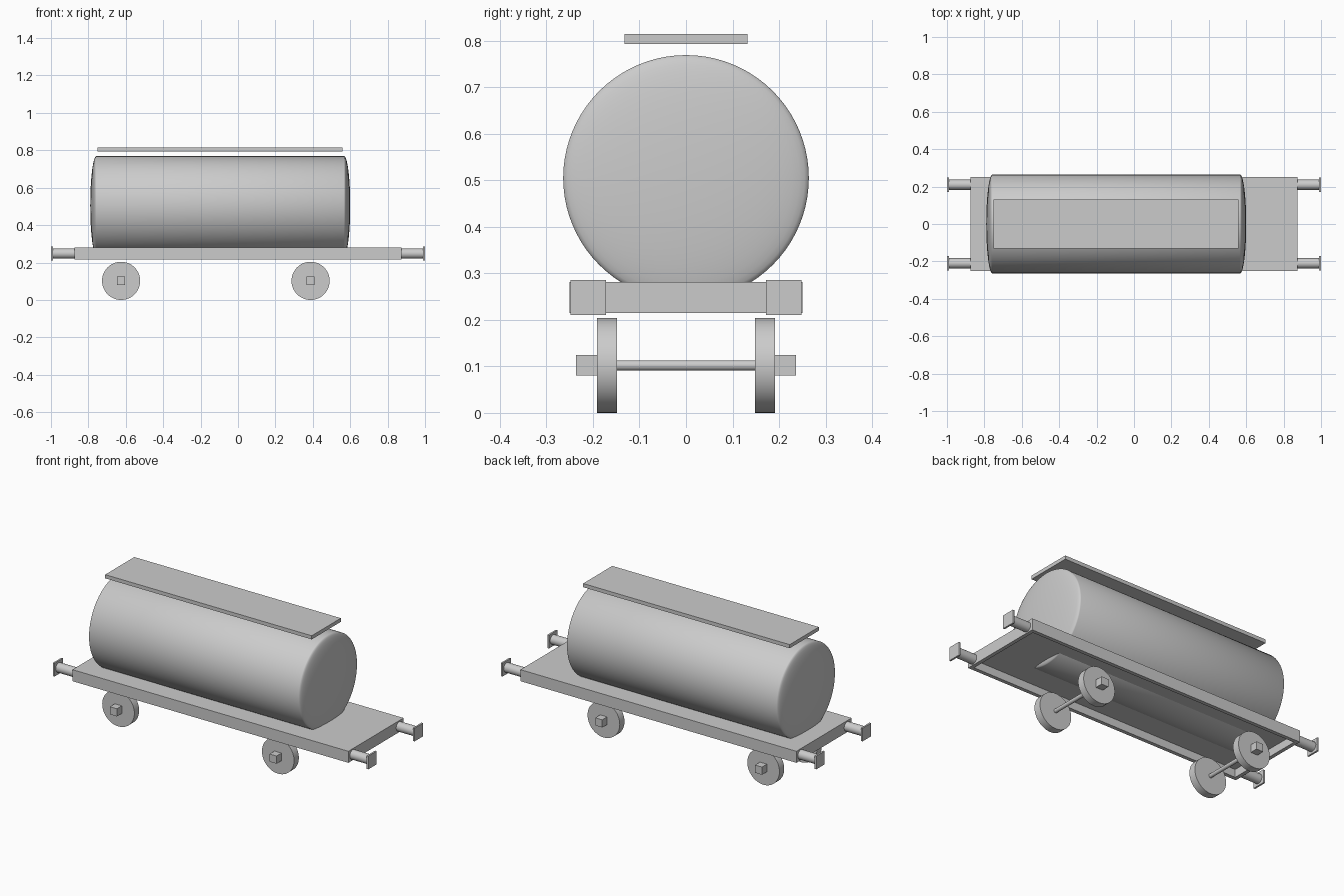
import bpy, bmesh, math
from mathutils import Matrix, Vector

cube = bpy.data.objects.get("Cube")
if cube:
    bpy.data.objects.remove(cube, do_unlink=True)

GREY = (0.6, 0.6, 0.6, 1.0)
grey = bpy.data.materials.new("plain grey")
grey.use_nodes = True
grey.diffuse_color = GREY
grey.node_tree.nodes["Principled BSDF"].inputs["Base Color"].default_value = GREY


def add_object(name, bm, smooth=False):
    bmesh.ops.recalc_face_normals(bm, faces=bm.faces)
    mesh = bpy.data.meshes.new(name)
    bm.to_mesh(mesh)
    bm.free()
    mesh.materials.append(grey)
    obj = bpy.data.objects.new(name, mesh)
    bpy.context.collection.objects.link(obj)
    if smooth:
        bpy.ops.object.select_all(action='DESELECT')
        obj.select_set(True)
        bpy.context.view_layer.objects.active = obj
        bpy.ops.object.shade_smooth_by_angle(angle=math.radians(35))
    return obj


def box(name, low, high):
    low, high = Vector(low), Vector(high)
    bm = bmesh.new()
    bmesh.ops.create_cube(bm, size=1, matrix=Matrix.Translation((low + high) / 2)
                          @ Matrix.Diagonal((high - low).to_4d()))
    return add_object(name, bm)


def cylinder(name, centre, radius, length, axis, sides=48):
    turn = Matrix.Rotation(math.pi / 2, 4, 'Y' if axis == 'X' else 'X')
    bm = bmesh.new()
    bmesh.ops.create_cone(bm, cap_ends=True, segments=sides, radius1=radius,
                          radius2=radius, depth=length,
                          matrix=Matrix.Translation(centre) @ turn)
    return add_object(name, bm, smooth=True)


# Tank: a profile with shallow elliptical ends, spun about its long axis
TANK_Z, TANK_R, DOME = 0.505, 0.264, 0.033
BACK, FRONT = -0.757, 0.567
STEPS = 12
arc = [math.pi / 2 * i / STEPS for i in range(STEPS + 1)]
profile = [(BACK - DOME * math.cos(a), TANK_R * math.sin(a)) for a in arc]
profile += [(FRONT + DOME * math.cos(a), TANK_R * math.sin(a)) for a in reversed(arc)]
bm = bmesh.new()
points = [bm.verts.new((x, 0, TANK_Z + r)) for x, r in profile]
edges = [bm.edges.new(pair) for pair in zip(points, points[1:])]
bmesh.ops.spin(bm, geom=points + edges, cent=(0, 0, TANK_Z), axis=(1, 0, 0),
               angle=math.tau, steps=80)
bmesh.ops.remove_doubles(bm, verts=bm.verts, dist=0.0001)
add_object("tank", bm, smooth=True)

# Walkway floating above the tank
box("walkway", (-0.75, -0.132, 0.793), (0.56, 0.132, 0.814))

# Deck: a slab hollowed from below, leaving a rim all round
deck = box("deck", (-0.875, -0.25, 0.215), (0.875, 0.25, 0.281))
bm = bmesh.new()
bm.from_mesh(deck.data)
bm.normal_update()
underside = [f for f in bm.faces if f.normal.z < -0.9]
bmesh.ops.inset_region(bm, faces=underside, thickness=0.03)
hollow = bmesh.ops.extrude_face_region(bm, geom=underside)
bmesh.ops.translate(bm, vec=(0, 0, 0.045),
                    verts=[v for v in hollow["geom"] if isinstance(v, bmesh.types.BMVert)])
bmesh.ops.delete(bm, geom=underside, context='FACES')
bmesh.ops.recalc_face_normals(bm, faces=bm.faces)
bm.to_mesh(deck.data)
bm.free()

# Buffers: a round stem and a square pad at each corner
for end, sx in (("left", 1), ("right", -1)):
    for side, sy in (("front", -1), ("back", 1)):
        y = 0.21 * sy
        cylinder(f"buffer_stem_{side}_{end}", (sx * 0.932, y, 0.248), 0.027, 0.116, 'X', 32)
        pad = sorted((sx * 0.99, sx))
        box(f"buffer_pad_{side}_{end}", (pad[0], y - 0.038, 0.21), (pad[1], y + 0.038, 0.286))

# Wheelsets: axle, two wheels and square bearing boxes
AXLE_Z = 0.102
for end, x in (("left", 0.388), ("right", -0.625)):
    cylinder(f"axle_{end}", (x, 0, AXLE_Z), 0.011, 0.3, 'Y', 24)
    for side, sy in (("front", -1), ("back", 1)):
        cylinder(f"wheel_{side}_{end}", (x, sy * 0.17, AXLE_Z), 0.102, 0.043, 'Y')
        ys = sorted((sy * 0.19, sy * 0.236))
        box(f"bearing_box_{side}_{end}", (x - 0.022, ys[0], AXLE_Z - 0.022),
            (x + 0.022, ys[1], AXLE_Z + 0.022))
